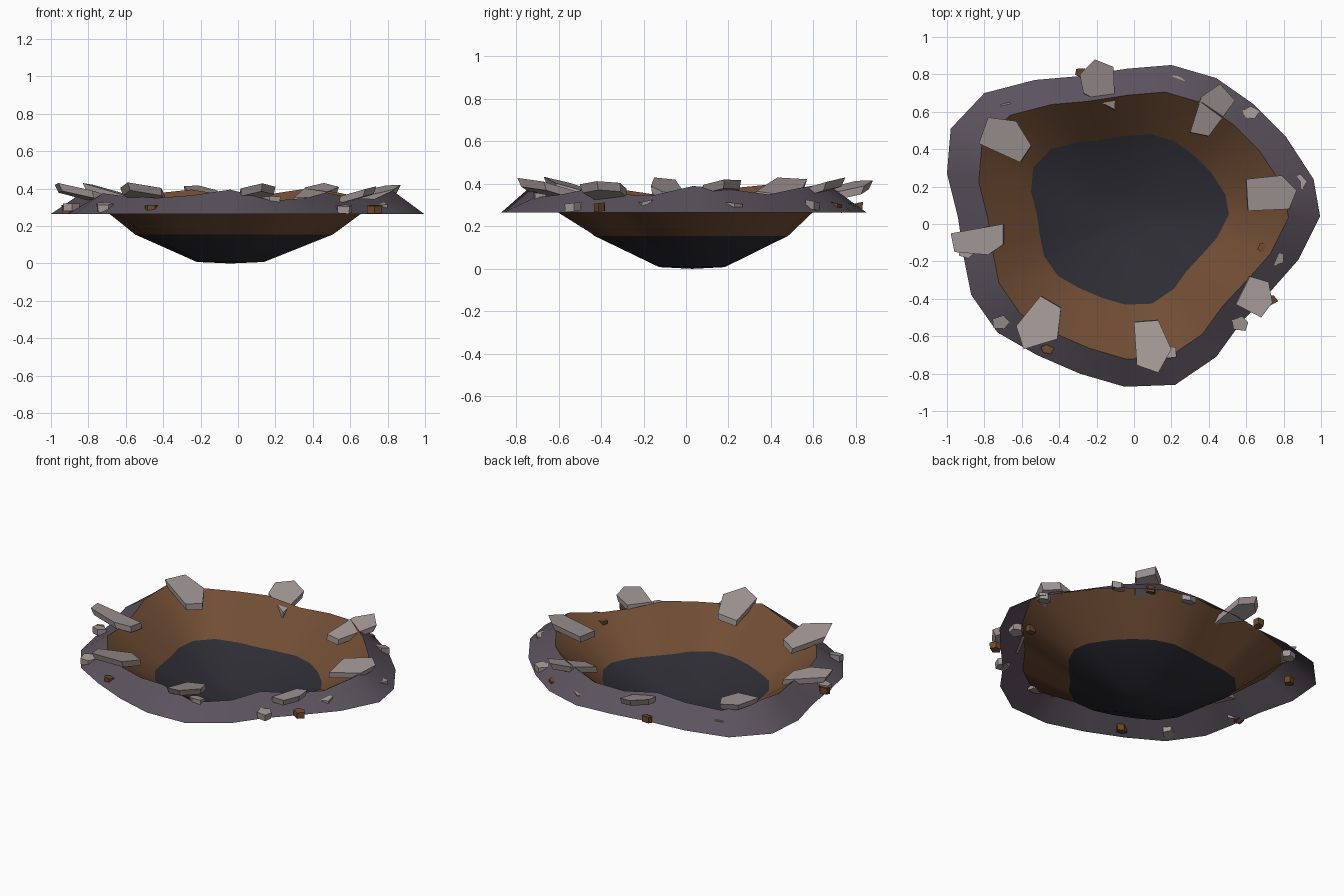
import bpy, bmesh, math, random
from mathutils import Vector, Matrix

if "Cube" in bpy.data.objects:
    bpy.data.objects.remove(bpy.data.objects["Cube"])

random.seed(4)


def material(name, rgb):
    m = bpy.data.materials.new(name)
    m.diffuse_color = (*rgb, 1)
    m.use_nodes = True
    m.node_tree.nodes["Principled BSDF"].inputs["Base Color"].default_value = m.diffuse_color
    return m


SOIL = material("purple_soil", (0.105, 0.085, 0.11))
EARTH = material("brown_earth", (0.165, 0.075, 0.035))
FLOOR = material("dark_floor", (0.027, 0.026, 0.035))
STONE = material("grey_stone", (0.36, 0.31, 0.30))
CLOD = material("brown_clod", (0.16, 0.065, 0.025))


def add_object(name, bm, mat, smooth=False):
    me = bpy.data.meshes.new(name)
    bm.to_mesh(me)
    bm.free()
    for p in me.polygons:
        p.use_smooth = smooth
    me.materials.append(mat)
    ob = bpy.data.objects.new(name, me)
    bpy.context.collection.objects.link(ob)
    return ob


def band(name, outer, inner, mat, centre=None):
    """Strip between two rings, optionally closed by a fan to a centre point."""
    bm = bmesh.new()
    a = [bm.verts.new(p) for p in outer]
    b = [bm.verts.new(p) for p in inner]
    n = len(a)
    c = bm.verts.new(centre) if centre else None
    for i in range(n):
        j = (i + 1) % n
        bm.faces.new((a[i], a[j], b[j], b[i]))
        if c:
            bm.faces.new((b[i], b[j], c))
    return add_object(name, bm, mat, True)


def prism(name, top, depth, mat):
    """Flat stone: a top outline and a slightly smaller copy below."""
    bm = bmesh.new()
    mid = sum(top, Vector()) / len(top)
    t = [bm.verts.new(p) for p in top]
    b = [bm.verts.new(mid + (p - mid) * 0.94 - Vector(depth)) for p in top]
    bm.faces.new(t)
    bm.faces.new(b[::-1])
    for i in range(len(t)):
        j = (i + 1) % len(t)
        bm.faces.new((t[i], b[i], b[j], t[j]))
    bmesh.ops.recalc_face_normals(bm, faces=bm.faces)
    return add_object(name, bm, mat)


# Crater: irregular footprint, reused at smaller scale for each inner ring
foot = [(.995, .04), (.96, .24), (.81, .47), (.64, .64), (.44, .78), (.20, .85),
        (-.04, .83), (-.30, .79), (-.53, .77), (-.80, .70), (-.98, .51), (-1, .27),
        (-.94, .03), (-.91, -.18), (-.87, -.38), (-.73, -.58), (-.52, -.70), (-.29, -.80),
        (-.05, -.87), (.22, -.86), (.44, -.71), (.57, -.53), (.73, -.36), (.88, -.19)]
rim_z = [.39, .375, .35, .38, .40, .37, .36, .395, .375, .36, .40, .38,
         .36, .35, .375, .36, .35, .365, .395, .335, .35, .38, .35, .345]


def ring(s, dx, dy, z):
    return [(x * s + dx, y * s + dy, z) for x, y in foot]


edge = ring(1, 0, 0, .265)
rim = [(x, y, z) for (x, y, _), z in zip(ring(.83, 0, 0, 0), rim_z)]
shelf = ring(.53, -.02, .03, .155)
base = ring(.18, -.04, .03, .008)
band("outer_bank", edge, rim, SOIL)
band("crater_wall", rim, shelf, EARTH)
band("crater_floor", shelf, base, FLOOR, (-.04, .03, 0))

# Broken slabs lifted outward around the rim
slabs = [
    [(.60, .24), (.79, .26), (.87, .18), (.83, .08), (.61, .07)],
    [(.36, .68), (.46, .75), (.54, .66), (.40, .47), (.30, .49)],
    [(-.29, .80), (-.21, .88), (-.11, .84), (-.10, .61), (-.27, .70)],
    [(-.78, .57), (-.63, .55), (-.55, .42), (-.61, .33), (-.83, .43)],
    [(-.70, 0), (-.70, -.11), (-.78, -.165), (-.96, -.15), (-.98, -.05)],
    [(-.50, -.385), (-.39, -.45), (-.41, -.615), (-.59, -.67), (-.63, -.545)],
    [(0, -.525), (.13, -.515), (.20, -.67), (.13, -.795), (.015, -.755)],
    [(.62, -.28), (.72, -.31), (.74, -.42), (.68, -.50), (.545, -.43)]]
for k, pts in enumerate(slabs):
    mid = sum((Vector(p) for p in pts), Vector((0, 0))) / len(pts)
    out = mid.normalized()
    side = Vector((-out.y, out.x))
    top = []
    for p in pts:
        d = Vector(p) - mid
        top.append(Vector((*p, .39 + .25 * d.dot(out) + .12 * d.dot(side))))
    prism(f"rim_slab_{k + 1}", top, (out.x * .012, out.y * .012, .04), STONE)


# Small rubble lying at the foot of the bank
def rubble(name, x, y, z, r, mat):
    spin = random.uniform(0, 6.28)
    tilt = Matrix.Rotation(random.uniform(-.25, .25), 3, 'X')
    top = []
    for i in range(5):
        a = spin + i * math.tau / 5
        q = r * random.uniform(.8, 1.15)
        top.append(tilt @ Vector((q * math.cos(a), q * .8 * math.sin(a), .02))
                   + Vector((x, y, z)))
    prism(name, top, (0, 0, .04), mat)


stones = [(.62, .59, .30), (-.68, .62, .30), (-.71, -.525, .30), (.57, -.53, .29),
          (.18, -.69, .335), (.76, -.18, .30), (-.90, -.15, .30), (.88, .22, .29),
          (.22, .76, .29)]
for k, (x, y, z) in enumerate(stones):
    rubble(f"loose_stone_{k + 1}", x, y, z, .05, STONE)
clods = [(-.285, .81, .29), (-.465, -.67, .29), (.73, -.40, .29), (-.91, -.12, .29),
         (.69, -.13, .30), (-.86, .40, .29), (.46, .70, .29)]
for k, (x, y, z) in enumerate(clods):
    rubble(f"loose_clod_{k + 1}", x, y, z, .038, CLOD)
